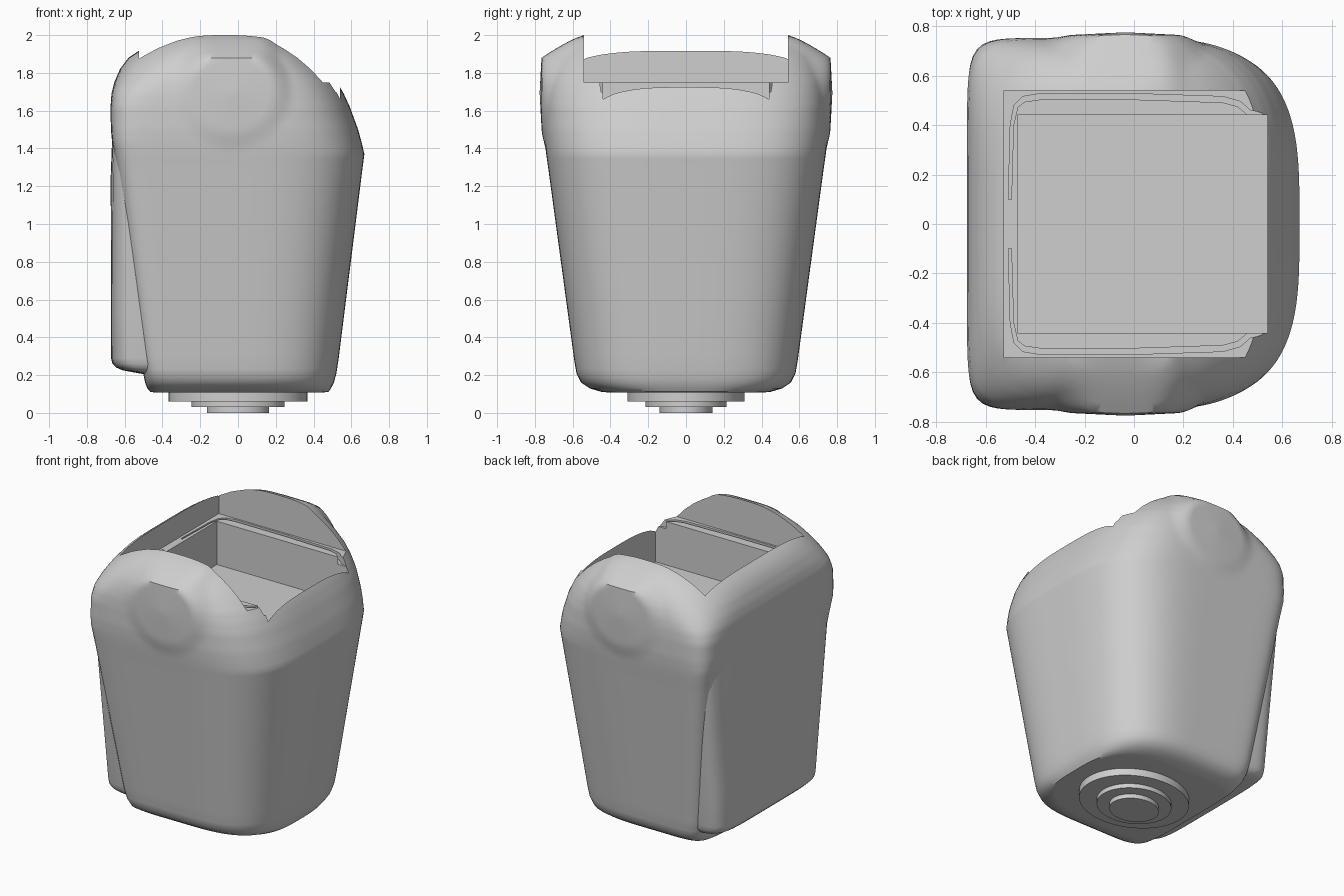
import bpy, bmesh, math
from mathutils import Vector

if "Cube" in bpy.data.objects:
    bpy.data.objects.remove(bpy.data.objects["Cube"], do_unlink=True)

grey = bpy.data.materials.new("mid_grey")
grey.use_nodes = True
grey.diffuse_color = (0.62, 0.62, 0.62, 1)
grey.node_tree.nodes["Principled BSDF"].inputs["Base Color"].default_value = (0.62, 0.62, 0.62, 1)

BOSS_X, BOSS_Z, BOSS_Y = -0.035, 1.695, 0.765


def finish(name, bm):
    bmesh.ops.recalc_face_normals(bm, faces=bm.faces)
    mesh = bpy.data.meshes.new(name)
    bm.to_mesh(mesh)
    bm.free()
    mesh.materials.append(grey)
    ob = bpy.data.objects.new(name, mesh)
    bpy.context.collection.objects.link(ob)
    return ob


def select(ob):
    bpy.ops.object.select_all(action='DESELECT')
    ob.select_set(True)
    bpy.context.view_layer.objects.active = ob


def smooth(ob, degrees=35):
    select(ob)
    bpy.ops.object.shade_smooth_by_angle(angle=math.radians(degrees))


def loft(name, cx, keys, step=0.03, count=192, shape=None):
    """Stack rounded-square rings; key = z, left x, right x, half depth, left and right squareness."""
    rows = []
    for a, b in zip(keys, keys[1:]):
        n = max(1, math.ceil((b[0] - a[0]) / step))
        rows += [[p + (q - p) * i / n for p, q in zip(a, b)] for i in range(n)]
    rows.append(keys[-1])
    bm = bmesh.new()
    rings = []
    for z, left, right, half, nl, nr in rows:
        ring = []
        for i in range(count):
            t = math.tau * i / count
            c, s = math.cos(t), math.sin(t)
            n = nr if c > 0 else nl
            r = (abs(c) ** n + abs(s) ** n) ** (-1 / n)
            co = Vector((cx + r * c * (right - cx if c > 0 else cx - left), r * s * half, z))
            ring.append(bm.verts.new(shape(co) if shape else co))
        rings.append(ring)
    for lo, hi in zip(rings, rings[1:]):
        for i in range(count):
            j = (i + 1) % count
            bm.faces.new((lo[i], lo[j], hi[j], hi[i]))
    bm.faces.new(rings[0][::-1])
    bm.faces.new(rings[-1])
    return finish(name, bm)


def raise_boss(co):
    """Blend the side walls out to a round pad that runs up into the dome."""
    d = math.hypot(co.x - BOSS_X, (min(co.z, 1.88) - BOSS_Z) * 1.08)
    if abs(co.y) > 0.4 and d < 0.33 and co.z < 2:
        f = min(1, (0.33 - d) / 0.12)
        f = f * f * (3 - 2 * f)
        target = BOSS_Y + 0.05 * (0.2 - d)
        if co.z > 1.88:
            target = 0.54 + (target - 0.54) * ((2 - co.z) / 0.12) ** 0.8
        co.y += math.copysign(max(0, target - abs(co.y)) * f, co.y)
    return co


def box(name, x0, x1, half, z0, z1):
    bm = bmesh.new()
    bmesh.ops.create_cube(bm, size=1)
    for v in bm.verts:
        v.co = ((x0 + x1) / 2 + v.co.x * (x1 - x0), v.co.y * 2 * half,
                (z0 + z1) / 2 + v.co.z * (z1 - z0))
    return finish(name, bm)


def disc(name, centre, rx, ry, depth, sideways=False):
    bm = bmesh.new()
    bmesh.ops.create_cone(bm, cap_ends=True, segments=64, radius1=1, radius2=1, depth=depth)
    for v in bm.verts:
        x, y, z = v.co.x * rx, v.co.y * ry, v.co.z
        v.co = Vector(centre) + Vector((x, z, y) if sideways else (x, y, z))
    return finish(name, bm)


def groove(name, side):
    """Narrow slot following half of the rounded opening."""
    path = [(-0.508, 0.1), (-0.5, 0.4), (-0.485, 0.48), (-0.45, 0.515), (-0.38, 0.527),
            (0, 0.527), (0.36, 0.515), (0.43, 0.495), (0.47, 0.46), (0.56, 0.44)]
    bm = bmesh.new()
    rows = []
    for i, p in enumerate(path):
        a, b = Vector(path[max(i - 1, 0)]), Vector(path[min(i + 1, len(path) - 1)])
        d = (b - a).normalized()
        inward = Vector((d.y, -d.x)) * (0.012 + 0.012 * abs(d.x))
        q = Vector(p) + inward
        rows.append([bm.verts.new((v[0], v[1] * side, z))
                     for v, z in ((p, 1.7), (q, 1.7), (q, 1.77), (p, 1.77))])
    for lo, hi in zip(rows, rows[1:]):
        for k in range(4):
            bm.faces.new((lo[k], lo[k - 1], hi[k - 1], hi[k]))
    bm.faces.new(rows[0])
    bm.faces.new(rows[-1])
    return finish(name, bm)


def cut(ob, cutter):
    cutter.hide_render = True
    mod = ob.modifiers.new("cut", 'BOOLEAN')
    mod.operation, mod.solver, mod.object = 'DIFFERENCE', 'EXACT', cutter
    select(ob)
    bpy.ops.object.modifier_apply(modifier=mod.name)
    bpy.data.objects.remove(cutter, do_unlink=True)


# Tapered body with domed top
body = loft("body", -0.05, [
    (0.109, -0.45, 0.46, 0.42, 7, 3.2),
    (0.112, -0.465, 0.48, 0.45, 7, 3.2),
    (0.13, -0.48, 0.492, 0.51, 8, 3.2),
    (0.16, -0.492, 0.508, 0.555, 9, 3.2),
    (0.21, -0.502, 0.521, 0.58, 10, 3.2),
    (0.28, -0.512, 0.532, 0.592, 11, 3.2),
    (1.3, -0.645, 0.66, 0.73, 12, 3.4),
    (1.37, -0.656, 0.669, 0.74, 12, 3.4),
    (1.43, -0.666, 0.655, 0.747, 12, 3.4),
    (1.5, -0.673, 0.636, 0.752, 11, 3.4),
    (1.62, -0.675, 0.592, 0.752, 10, 3.4),
    (1.69, -0.67, 0.56, 0.748, 8, 3.3),
    (1.75, -0.655, 0.525, 0.74, 6, 3.2),
    (1.82, -0.625, 0.47, 0.723, 4.5, 3),
    (1.88, -0.58, 0.4, 0.695, 3.8, 3),
    (1.93, -0.505, 0.33, 0.655, 3.6, 3),
    (1.97, -0.42, 0.26, 0.605, 3.6, 3),
    (2.0, -0.33, 0.18, 0.54, 3.6, 3),
    (2.03, -0.2, 0.08, 0.38, 3, 3),
    (2.045, -0.1, 0.0, 0.15, 2, 2)], shape=raise_boss)

# Round side sockets, upper opening, inner tray and seal slots
for side in (-1, 1):
    cut(body, disc("socket_cutter", (BOSS_X, side * BOSS_Y, BOSS_Z), 0.203, 0.172, 0.14, True))
cut(body, box("opening_cutter", -0.525, 0.8, 0.54, 1.75, 2.3))
cut(body, box("tray_cutter", -0.47, 0.54, 0.44, 1.45, 2.3))
for side in (-1, 1):
    cut(body, groove("slot_cutter", side))
smooth(body)

# Upright panel filling the tapered side
panel = loft("side_panel", -0.4, [
    (0.205, -0.5, -0.3, 0.5, 5, 4),
    (0.225, -0.61, -0.3, 0.53, 6, 4),
    (0.24, -0.645, -0.3, 0.545, 6, 4),
    (0.26, -0.665, -0.3, 0.555, 6, 4),
    (0.29, -0.672, -0.3, 0.56, 6, 4),
    (1.25, -0.674, -0.3, 0.675, 7, 4),
    (1.44, -0.667, -0.3, 0.69, 7, 4)], step=0.3, count=96)
smooth(panel)

# Stepped foot
for name, z0, z1, rx, ry in (("foot_top", 0.06, 0.14, 0.367, 0.31),
                             ("foot_middle", 0.03, 0.07, 0.247, 0.215),
                             ("foot_bottom", 0, 0.04, 0.165, 0.14)):
    smooth(disc(name, (0, 0, (z0 + z1) / 2), rx, ry, z1 - z0))
